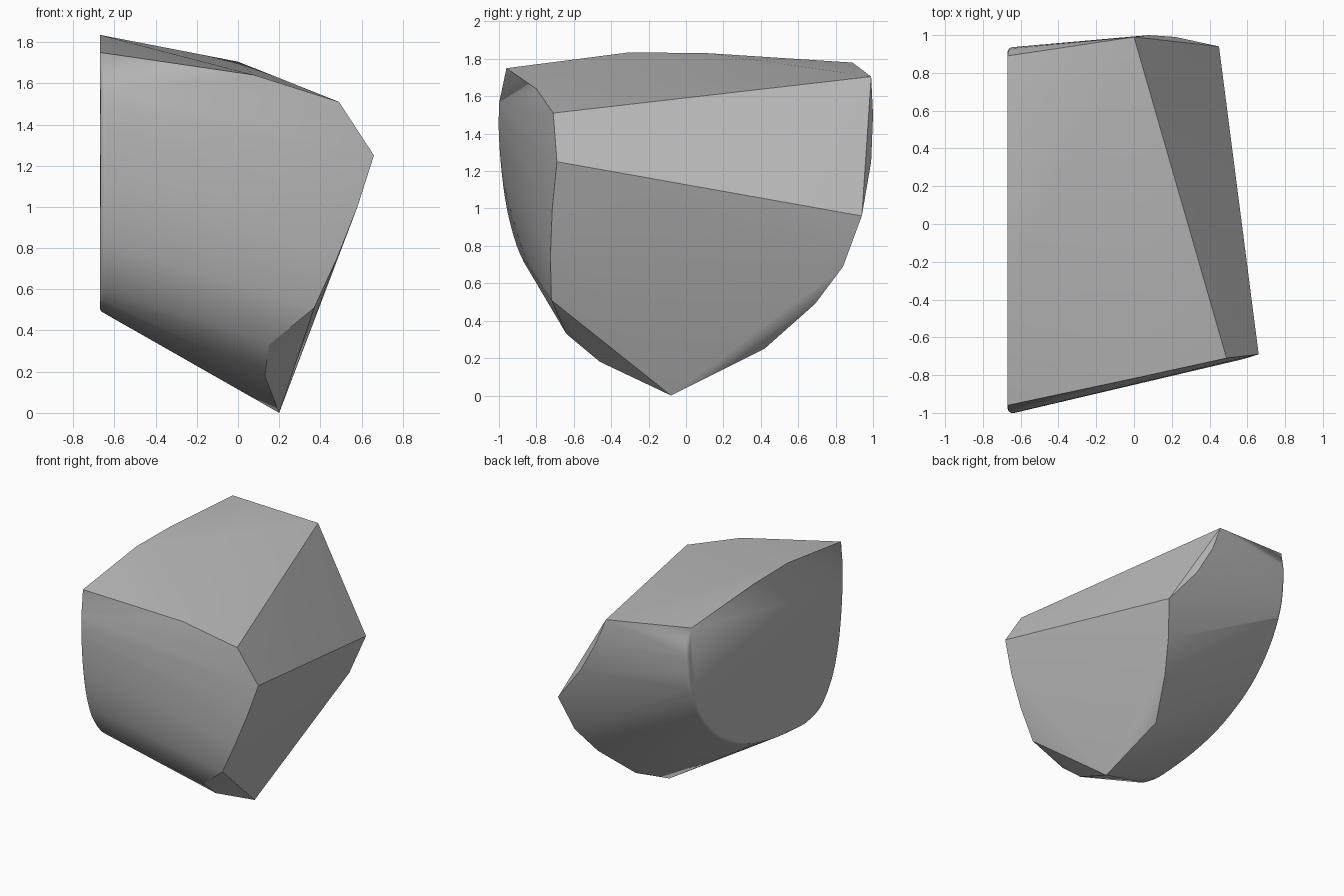
import bpy, bmesh, math
from mathutils import Vector

cube = bpy.data.objects.get("Cube")
if cube:
    bpy.data.objects.remove(cube, do_unlink=True)

stone = bpy.data.materials.new("grey_stone")
stone.use_nodes = True
stone.diffuse_color = (0.5, 0.5, 0.5, 1)
stone.node_tree.nodes["Principled BSDF"].inputs["Base Color"].default_value = (0.5, 0.5, 0.5, 1)


def smooth_path(pts, steps=4):
    """Catmull-Rom curve through 2D points."""
    p = [Vector(q) for q in pts]
    p = [2 * p[0] - p[1]] + p + [2 * p[-1] - p[-2]]
    out = []
    for a, b, c, d in zip(p, p[1:], p[2:], p[3:]):
        for i in range(steps):
            t = i / steps
            out.append(0.5 * (2 * b + (c - a) * t + (2 * a - 5 * b + 4 * c - d) * t ** 2
                              + (3 * b - a - 3 * c + d) * t ** 3))
    return out + [p[-2]]


# Rounded outline (y, z) of the flat end, front to back under the belly
outline = smooth_path([(-1.0, 1.56), (-1.0, 1.38), (-.977, 1.12), (-.935, .9), (-.865, .71),
                       (-.74, .55), (-.6, .495), (-.45, .485), (-.1, .52), (.23, .61),
                       (.55, .79), (.77, 1.03), (.9, 1.3), (.935, 1.55), (.93, 1.66)])
# Top rim of the flat end
rim = [(-.96, 1.75), (-.3, 1.835), (.12, 1.83), (.89, 1.78)]
flat_x, bevel = -.67, .03
centre = Vector((-.03, 1.2))
points = [(flat_x, y, z) for y, z in rim]

# Rounded border between the flat end and the sides
for i in range(5):
    a = math.pi / 2 * i / 4
    inset = bevel * (1 - math.sin(a))
    for p in outline:
        q = p + (centre - p).normalized() * inset
        points.append((flat_x + bevel * (1 - math.cos(a)), q.x, q.y))

# Broken end: roof corners, back edge, lower tip, front edge
points += [(.08, -.8, 1.64), (.49, -.71, 1.51), (.66, -.69, 1.25), (0, .99, 1.705),
           (.08, 1.0, 1.5), (.22, .99, 1.25), (.45, .94, .96), (.375, .84, .69),
           (.28, .69, .49), (.14, .42, .25), (.2, -.08, 0), (.13, -.46, .18),
           (.15, -.64, .33), (.37, -.72, .51), (.48, -.725, .75), (.58, -.715, 1.0)]

# Wrap the shape in one convex skin
bm = bmesh.new()
for p in points:
    bm.verts.new(p)
hull = bmesh.ops.convex_hull(bm, input=bm.verts)
loose = {v for v in hull["geom_interior"] + hull["geom_unused"] if isinstance(v, bmesh.types.BMVert)}
bmesh.ops.delete(bm, geom=list(loose), context='VERTS')
bmesh.ops.dissolve_limit(bm, angle_limit=math.radians(1), verts=bm.verts, edges=bm.edges)
bmesh.ops.recalc_face_normals(bm, faces=bm.faces)
mesh = bpy.data.meshes.new("rock_fragment")
bm.to_mesh(mesh)
bm.free()

rock = bpy.data.objects.new("rock_fragment", mesh)
mesh.materials.append(stone)
bpy.context.collection.objects.link(rock)
bpy.ops.object.select_all(action='DESELECT')
bpy.context.view_layer.objects.active = rock
rock.select_set(True)
bpy.ops.object.shade_smooth_by_angle(angle=math.radians(30))
